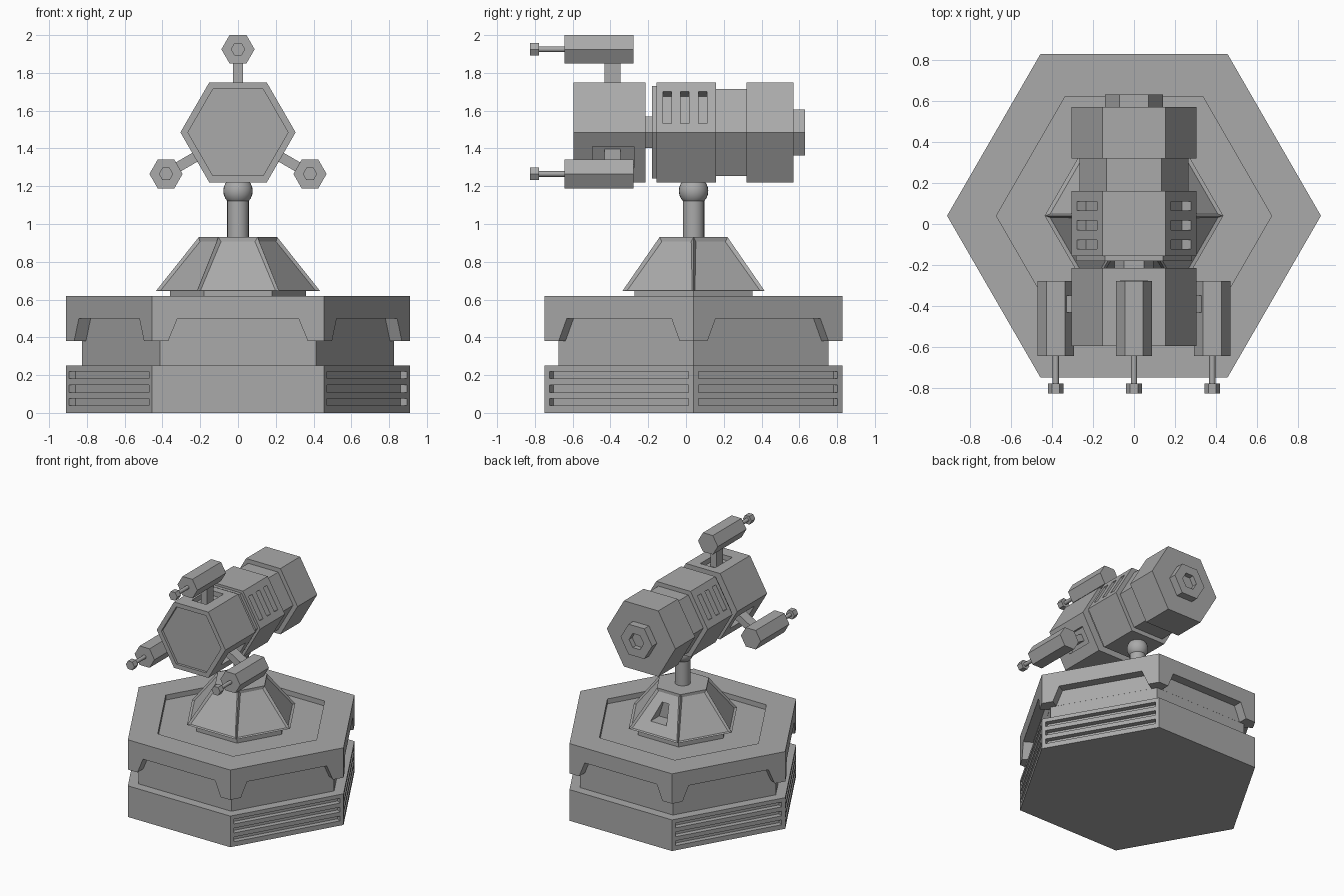
import bpy, bmesh, math
from mathutils import Matrix

if "Cube" in bpy.data.objects:
    bpy.data.objects.remove(bpy.data.objects["Cube"])

gray = bpy.data.materials.new("plain_gray")
gray.diffuse_color = (0.4, 0.4, 0.4, 1)
gray.use_nodes = True
gray.node_tree.nodes["Principled BSDF"].inputs["Base Color"].default_value = gray.diffuse_color


def add_lathe(bm, rings, n, m):
    """Stack n-sided rings of (radius, height), capped at both ends."""
    loops = [[bm.verts.new(m @ Matrix.Translation((r * math.cos(2 * math.pi * i / n),
                                                   r * math.sin(2 * math.pi * i / n), h)).translation)
              for i in range(n)] for r, h in rings]
    sides = []
    for a, b in zip(loops, loops[1:]):
        for i in range(n):
            j = (i + 1) % n
            sides.append(bm.faces.new((a[i], a[j], b[j], b[i])))
    bm.faces.new(loops[0])
    bm.faces.new(loops[-1])
    return sides


def add_prism(bm, pts, y0, y1, m):
    """Extrude an (x, z) outline along local y."""
    a, b = [[bm.verts.new(m @ Matrix.Translation((x, y, z)).translation) for x, z in pts] for y in (y0, y1)]
    for i in range(len(pts)):
        j = (i + 1) % len(pts)
        bm.faces.new((a[i], a[j], b[j], b[i]))
    bm.faces.new(a)
    bm.faces.new(b)


def rect(x0, x1, z0, z1):
    return [(x0, z0), (x1, z0), (x1, z1), (x0, z1)]


def finish(name, bm, smooth=False):
    bmesh.ops.recalc_face_normals(bm, faces=bm.faces)
    me = bpy.data.meshes.new(name)
    bm.to_mesh(me)
    bm.free()
    ob = bpy.data.objects.new(name, me)
    bpy.context.collection.objects.link(ob)
    me.materials.append(gray)
    if smooth:
        bpy.context.view_layer.objects.active = ob
        ob.select_set(True)
        bpy.ops.object.shade_smooth_by_angle(angle=math.radians(35))
        ob.select_set(False)
    return ob


def lathe(name, rings, n, m, smooth=False):
    bm = bmesh.new()
    add_lathe(bm, rings, n, m)
    return finish(name, bm, smooth)


def cut(ob, bm):
    cutter = finish(ob.name + "_cutter", bm)
    mod = ob.modifiers.new("cut", 'BOOLEAN')
    mod.object, mod.operation, mod.solver = cutter, 'DIFFERENCE', 'EXACT'
    bpy.context.view_layer.objects.active = ob
    bpy.ops.object.modifier_apply(modifier=mod.name)
    bpy.data.objects.remove(cutter)


BASE = Matrix.Translation((0, 0.04, 0))
AXIS = Matrix.Translation((0, 0, 1.485))
ALONG_Y = Matrix(((1, 0, 0, 0), (0, 0, 1, 0), (0, 1, 0, 0), (0, 0, 0, 1)))


def base_side(k):      # local y points out of base side k, k = 0 is the back
    return BASE @ Matrix.Rotation(math.radians(60 * k), 4, 'Z')


def barrel_side(deg):  # local z points out of the barrel
    return AXIS @ Matrix.Rotation(math.radians(deg), 4, 'Y')


# Hexagonal base with waist and sunken top
base = lathe("base", [(.91, 0), (.91, .25), (.826, .25), (.826, .38), (.91, .38),
                      (.91, .62), (.67, .62), (.67, .58)], 6, BASE)
bm = bmesh.new()
for k in range(6):
    m = base_side(k)
    add_prism(bm, [(-.374, .37), (.374, .37), (.32, .5), (-.32, .5)], .716, .85, m)
    if k % 3:          # vent slits on the four flanks
        for z in (.057, .128, .2):
            add_prism(bm, rect(-.425, .425, z - .019, z + .019), .748, .85, m)
cut(base, bm)

# Sloped pedestal with sunken panels, on a narrower foot
lathe("pedestal_foot", [(.36, .57), (.36, .65)], 6, BASE)
bm = bmesh.new()
sides = add_lathe(bm, [(.435, .645), (.208, .93)], 6, BASE)
bmesh.ops.recalc_face_normals(bm, faces=bm.faces)
bmesh.ops.inset_individual(bm, faces=sides, thickness=.024, depth=-.013)
pedestal = finish("pedestal", bm)
bm = bmesh.new()
add_prism(bm, [(-.07, .72), (.07, .72), (.03, .85), (-.03, .85)], .2, .5, BASE)
cut(pedestal, bm)

# Post and ball joint
lathe("post", [(.057, .9), (.057, 1.16)], 24, BASE, True)
ball = [(.078 * math.sin(math.pi * i / 12), 1.175 - .078 * math.cos(math.pi * i / 12)) for i in range(1, 12)]
lathe("ball_joint", ball, 24, BASE, True)

# Barrel: front head with rimmed face
head = lathe("front_head", [(.265, -.575), (.265, -.595), (.305, -.595), (.305, -.215)], 6, AXIS @ ALONG_Y)
bm = bmesh.new()
for deg in (0, 120, 240):
    add_prism(bm, rect(-.065, .065, .225, .35), -.495, -.275, barrel_side(deg))
cut(head, bm)

# Barrel: neck, slotted housing, rear block and hollow boss
housing = lathe("rear_housing", [(.096, -.23), (.096, -.18), (.283, -.18), (.283, -.155), (.305, -.155),
                                 (.305, .16), (.266, .16), (.266, .32), (.305, .32), (.305, .57),
                                 (.14, .57), (.14, .63), (.065, .63), (.065, .59)], 6, AXIS @ ALONG_Y)
bm = bmesh.new()
for deg in (-60, 60):
    for y in (-.1, -.006, .088):
        add_prism(bm, rect(-.098, .098, .212, .35), y - .022, y + .022, barrel_side(deg))
cut(housing, bm)

# Three side guns on struts
for i, deg in enumerate((0, 120, 240)):
    m = barrel_side(deg)
    bm = bmesh.new()
    add_prism(bm, rect(-.027, .027, .2, .38), -.432, -.348, m)
    finish(f"strut_{i}", bm)
    g = m @ Matrix.Translation((0, 0, .44)) @ ALONG_Y
    lathe(f"gun_body_{i}", [(.088, -.642), (.088, -.278)], 6, g)
    lathe(f"gun_rod_{i}", [(.015, -.79), (.015, -.63)], 12, g, True)
    lathe(f"gun_tip_{i}", [(.038, -.825), (.038, -.777)], 6, g)
